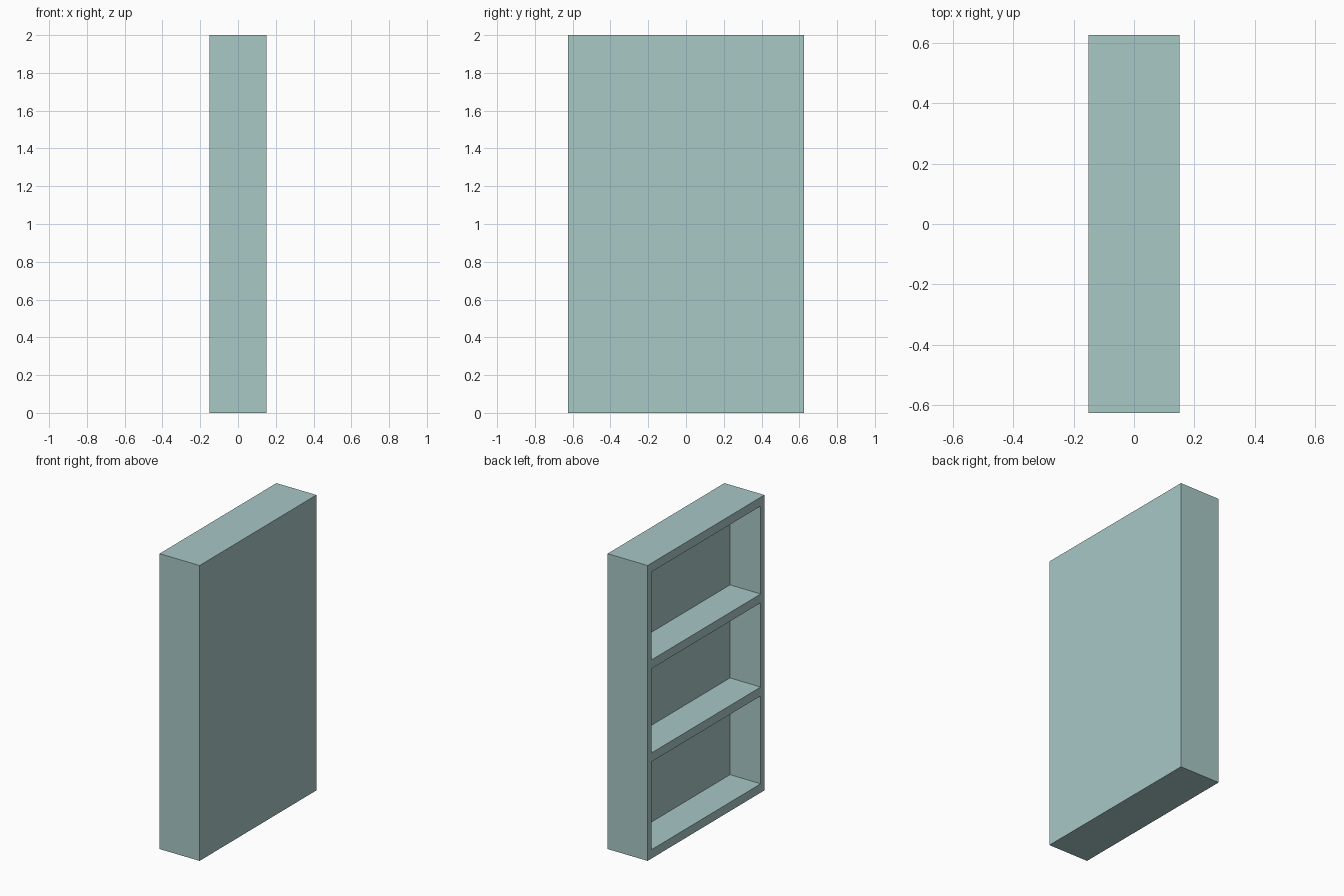
import bpy
import bmesh
from mathutils import Matrix, Vector

if "Cube" in bpy.data.objects:
    bpy.data.objects.remove(bpy.data.objects["Cube"])

DEPTH, WIDTH, HEIGHT = 0.30, 1.25, 2.0
SIDE, BOARD = 0.04, 0.06          # side panel and shelf thickness
BACK_X = 0.08                     # inner face of the back panel
SHELVES = (0.685, 1.315)          # shelf centre heights

paint = bpy.data.materials.new("pale teal")
paint.diffuse_color = (0.392, 0.578, 0.565, 1)
paint.use_nodes = True
paint.node_tree.nodes["Principled BSDF"].inputs["Base Color"].default_value = paint.diffuse_color


def boxes(name, bounds):
    """One object made of boxes given as (low corner, high corner)."""
    bm = bmesh.new()
    for lo, hi in bounds:
        lo, hi = Vector(lo), Vector(hi)
        m = Matrix.Translation((lo + hi) / 2) @ Matrix.Diagonal((*(hi - lo), 1))
        bmesh.ops.create_cube(bm, size=1, matrix=m)
    mesh = bpy.data.meshes.new(name)
    bm.to_mesh(mesh)
    bm.free()
    mesh.materials.append(paint)
    obj = bpy.data.objects.new(name, mesh)
    bpy.context.collection.objects.link(obj)
    return obj


# Solid bookcase body
bookcase = boxes("bookcase", [((-DEPTH / 2, -WIDTH / 2, 0), (DEPTH / 2, WIDTH / 2, HEIGHT))])

# Three compartments, open towards -x
floors = [BOARD] + [z + BOARD / 2 for z in SHELVES]
ceilings = [z - BOARD / 2 for z in SHELVES] + [HEIGHT - BOARD]
half = WIDTH / 2 - SIDE
cutter = boxes("compartment_cutter",
               [((-DEPTH / 2 - 0.1, -half, lo), (BACK_X, half, hi))
                for lo, hi in zip(floors, ceilings)])

# Hollow out the body, then discard the cutter
mod = bookcase.modifiers.new("compartments", 'BOOLEAN')
mod.operation = 'DIFFERENCE'
mod.solver = 'EXACT'
mod.object = cutter
bpy.context.view_layer.objects.active = bookcase
bpy.ops.object.modifier_apply(modifier=mod.name)
bpy.data.objects.remove(cutter)
